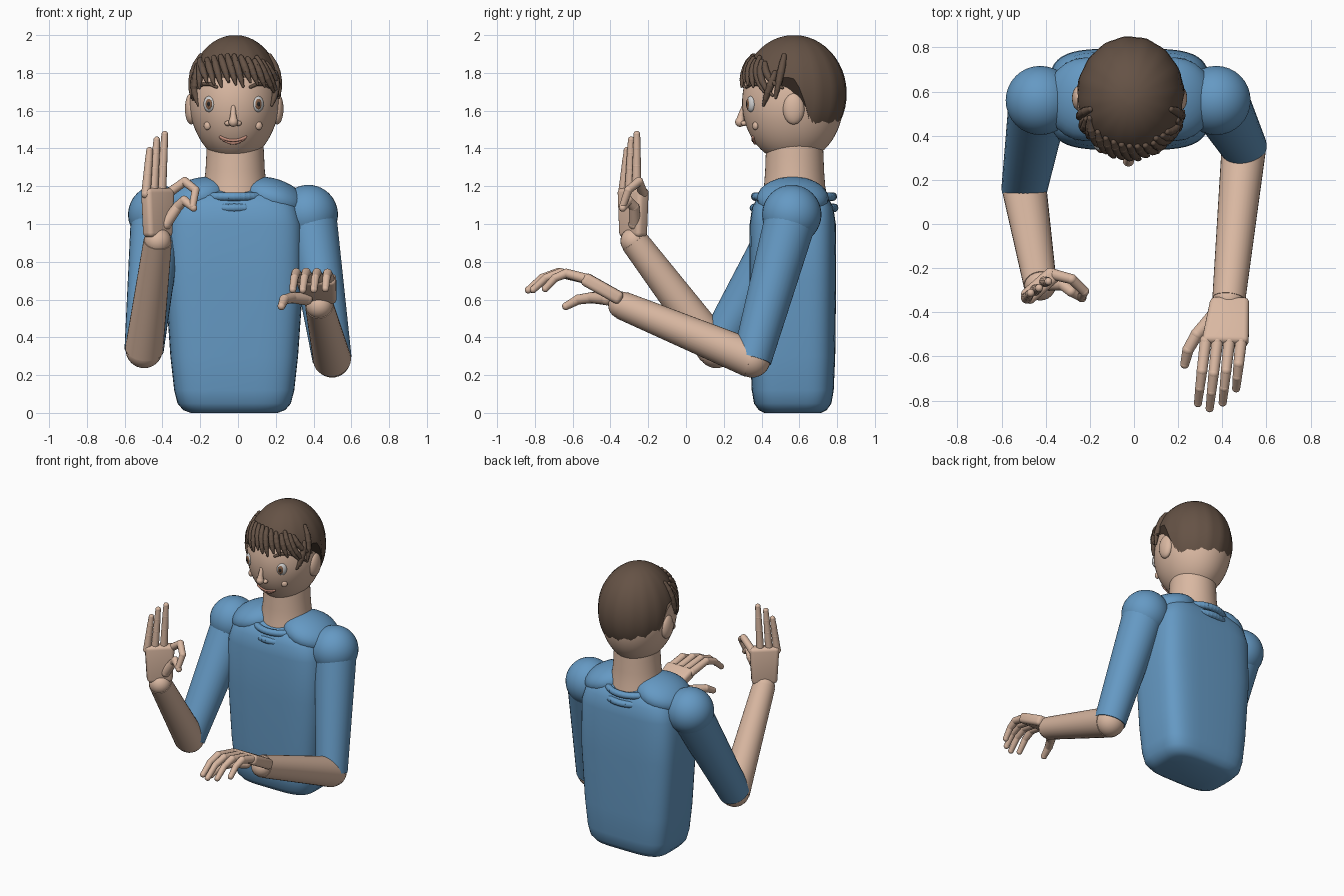
import bpy, bmesh, math
from mathutils import Vector, Matrix

if "Cube" in bpy.data.objects:
    bpy.data.objects.remove(bpy.data.objects["Cube"])


def material(name, rgb):
    m = bpy.data.materials.new(name)
    m.diffuse_color = (*rgb, 1)
    m.use_nodes = True
    m.node_tree.nodes["Principled BSDF"].inputs["Base Color"].default_value = m.diffuse_color
    return m


BLUE = material("shirt_blue", (0.13, 0.32, 0.55))
SKIN = material("skin", (0.70, 0.48, 0.36))
HAIR = material("hair_brown", (0.13, 0.085, 0.06))
WHITE = material("eye_white", (0.75, 0.75, 0.75))
IRIS = material("iris_brown", (0.22, 0.11, 0.06))
DARK = material("pupil_dark", (0.02, 0.02, 0.02))
LIP = material("lip", (0.55, 0.27, 0.20))


def finish(bm, name, mat, angle=40):
    bmesh.ops.recalc_face_normals(bm, faces=bm.faces[:])
    me = bpy.data.meshes.new(name)
    bm.to_mesh(me)
    bm.free()
    ob = bpy.data.objects.new(name, me)
    bpy.context.collection.objects.link(ob)
    me.materials.append(mat)
    bpy.ops.object.select_all(action='DESELECT')
    bpy.context.view_layer.objects.active = ob
    ob.select_set(True)
    bpy.ops.object.shade_smooth_by_angle(angle=math.radians(angle))
    return ob


def add_ball(bm, c, r, rot=None, seg=24):
    r = Vector((r, r, r)) if isinstance(r, (int, float)) else Vector(r)
    m = Matrix.Translation(c) @ (rot or Matrix()) @ Matrix.Diagonal((*r, 1))
    bmesh.ops.create_uvsphere(bm, u_segments=seg, v_segments=seg * 2 // 3, radius=1, matrix=m)


def add_cone(bm, a, b, ra, rb, seg=24):
    a, b = Vector(a), Vector(b)
    rot = (b - a).to_track_quat('Z', 'Y').to_matrix().to_4x4()
    bmesh.ops.create_cone(bm, cap_ends=True, segments=seg, radius1=ra, radius2=rb,
                          depth=(b - a).length, matrix=Matrix.Translation((a + b) / 2) @ rot)


def ball(name, c, r, mat, rot=None, seg=24):
    bm = bmesh.new()
    add_ball(bm, c, r, rot, seg)
    return finish(bm, name, mat)


def limb(name, a, b, ra, rb, mat):
    bm = bmesh.new()
    add_cone(bm, a, b, ra, rb, 32)
    return finish(bm, name, mat)


def chain(name, pts, radii, mat, seg=14):
    """Jointed tube: tapered bones with a ball at every joint."""
    bm = bmesh.new()
    for p, r in zip(pts, radii):
        add_ball(bm, p, r, seg=seg)
    for i in range(len(pts) - 1):
        add_cone(bm, pts[i], pts[i + 1], radii[i] * 0.97, radii[i + 1] * 0.97, seg)
    return finish(bm, name, mat)


def loft(name, rings, mat, angle=40):
    bm = bmesh.new()
    loops = [[bm.verts.new(p) for p in ring] for ring in rings]
    for a, b in zip(loops, loops[1:]):
        for i in range(len(a)):
            j = (i + 1) % len(a)
            bm.faces.new((a[i], a[j], b[j], b[i]))
    bm.faces.new(loops[0])
    bm.faces.new(loops[-1])
    return finish(bm, name, mat, angle)


def oval(cx, cy, z, rx, ry, power=1.0, n=48):
    pts = []
    for i in range(n):
        c, s = math.cos(i * math.tau / n), math.sin(i * math.tau / n)
        pts.append((cx + rx * math.copysign(abs(c) ** power, c),
                    cy + ry * math.copysign(abs(s) ** power, s), z))
    return pts


# torso, neck and collar
sections = [(0, .23, .15), (.015, .27, .18), (.05, .30, .205), (.12, .318, .217), (.3, .338, .225),
            (.7, .366, .23), (1.0, .362, .228), (1.09, .335, .215), (1.15, .28, .18), (1.18, .2, .13)]
loft("torso", [oval(-.02, .565, z, rx, ry, .5) for z, rx, ry in sections], BLUE, 60)
necks = [(1.10, .185, .18), (1.2, .168, .162), (1.28, .157, .156), (1.36, .153, .153), (1.42, .15, .15)]
loft("neck", [oval(-.015, .575, z, rx, ry) for z, rx, ry in necks], SKIN)
for i, (z, rx, ry) in enumerate([(1.145, .19, .205), (1.085, .2, .212)]):
    core = oval(-.02, .572, z, rx, ry)
    chain("collar_ring_%d" % (i + 1), core + core[:1], [.023] * (len(core) + 1), BLUE, 10)

# shoulders
for side, x, bx in (("left", -.22, -.425), ("right", .185, .372)):
    tilt = Matrix.Rotation(math.radians(18 if x > 0 else -18), 4, 'Y')
    ball("shoulder_slope_" + side, (x, .565, 1.135), (.185, .19, .105), BLUE, tilt)
    ball("shoulder_ball_" + side, (bx, .56, 1.05), .157, BLUE, seg=32)

# arms
for side, sh, el, wr in (("left", (-.43, .56, 1.03), (-.497, .16, .335), (-.425, -.275, .91)),
                         ("right", (.385, .555, 1.03), (.498, .35, .285), (.43, -.34, .57))):
    limb("upper_arm_" + side, sh, el, .138, .104, BLUE)
    ball("elbow_" + side, el, .098, SKIN)
    limb("forearm_" + side, el, wr, .101, .075, SKIN)
    ball("wrist_" + side, wr, .072, SKIN)


def palm(name, a, b, side, w0, w1, t):
    """Bevelled tapered slab from the wrist a to the knuckles b."""
    a, b, side = Vector(a), Vector(b), Vector(side).normalized()
    nrm = (b - a).cross(side).normalized()
    bm = bmesh.new()
    bmesh.ops.create_cube(bm, size=1)
    for v in bm.verts:
        k = v.co.z + .5
        v.co = a.lerp(b, k) + side * v.co.x * (w0 + (w1 - w0) * k) + nrm * v.co.y * t
    bmesh.ops.bevel(bm, geom=bm.edges[:], offset=.024, segments=4, profile=.5, affect='EDGES')
    finish(bm, name, SKIN, 50)


# raised hand: three straight fingers, index meets thumb
palm("palm_left", (-.425, -.28, .93), (-.425, -.28, 1.19), (.75, .66, 0), .165, .195, .075)
for name, base, tip in (("little", (-.487, -.335, 1.16), (-.468, -.312, 1.39)),
                        ("ring", (-.448, -.30, 1.17), (-.43, -.29, 1.445)),
                        ("middle", (-.405, -.262, 1.17), (-.388, -.26, 1.475))):
    b, t = Vector(base), Vector(tip)
    chain(name + "_finger_left", [b, b.lerp(t, .45), b.lerp(t, .75), t], [.026, .023, .021, .018], SKIN)
chain("index_finger_left", [(-.365, -.228, 1.165), (-.282, -.25, 1.225), (-.225, -.305, 1.18), (-.24, -.335, 1.095)],
      [.026, .024, .022, .019], SKIN)
chain("thumb_left", [(-.385, -.27, 1.0), (-.32, -.275, 1.09), (-.285, -.305, 1.125), (-.235, -.335, 1.085)],
      [.034, .028, .025, .02], SKIN)

# lowered hand, palm down
palm("palm_right", (.435, -.34, .60), (.412, -.545, .715), (1, -.02, 0), .175, .215, .07)
for name, x, tx, reach in (("index", .325, .29, .97), ("middle", .378, .343, 1.05),
                           ("ring", .432, .402, .96), ("little", .485, .463, .74)):
    path = [(0, .71), (.14, .742), (.22, .715), (.29, .652)]
    pts = [(x + (tx - x) * d / .29, -.53 - d * reach, .71 + (z - .71) * (.6 + .4 * reach)) for d, z in path]
    chain(name + "_finger_right", pts, [.028, .025, .022, .019], SKIN)
chain("thumb_right", [(.36, -.42, .605), (.285, -.50, .61), (.245, -.57, .60), (.23, -.635, .565)],
      [.036, .03, .027, .021], SKIN)

# head: ellipsoid with a slimmer jaw
HC, HR = Vector((-.02, .565, 1.645)), Vector((.238, .268, .322))
head = ball("head", HC, HR, SKIN, seg=48)
for v in head.data.vertices:
    if v.co.z < 1.6:
        v.co.x = HC.x + (v.co.x - HC.x) * (1 - .25 * (1.6 - v.co.z))


def face(x, z, off=0.0, c=HC, r=HR):
    """Point on the front of the head (or hair) at x, z."""
    k = 1 - ((x - c.x) / r.x) ** 2 - ((z - c.z) / r.z) ** 2
    return Vector((x, c.y - r.y * math.sqrt(max(k, .0)) - off, z))


# ears, eyes, brows, cheeks
for s, side in ((-1, "left"), (1, "right")):
    ball("ear_" + side, (HC.x + s * .228, .57, 1.61), (.033, .057, .083), SKIN)
    ex = -.023 + s * .13
    turn = Matrix.Rotation(s * math.radians(30), 4, 'Z')
    ball("eye_" + side, face(ex, 1.635, -.005), (.033, .02, .042), WHITE, turn)
    ball("iris_" + side, face(ex + s * .002, 1.635, .009), (.021, .01, .029), IRIS, turn)
    ball("pupil_" + side, face(ex + s * .002, 1.635, .016), (.010, .006, .014), DARK, turn)
    ball("cheek_" + side, face(-.026 + s * .137, 1.52), (.02, .014, .022), SKIN, turn)
    brow = [(s * .09, 1.725), (s * .125, 1.742), (s * .16, 1.74), (s * .19, 1.722)]
    chain("brow_" + side, [face(-.023 + x, z, .003) for x, z in brow], [.009, .011, .010, .006], HAIR, 10)
    ball("nostril_" + side, face(-.026 + s * .028, 1.533, .008), (.017, .017, .014), SKIN)
# nose and mouth
chain("nose", [face(-.025, 1.62, -.008), face(-.025, 1.575, .012), face(-.025, 1.54, .026)],
      [.012, .017, .026], SKIN)
smile = [(-.026 + .067 * k / 4, 1.442 + .018 * (k / 4) ** 2) for k in range(-4, 5)]
for i, drop in enumerate((0, .014)):
    chain(("upper_lip", "lower_lip")[i], [face(x, z - drop * (1 - ((x + .026) / .067) ** 2), .002) for x, z in smile],
          [.008] * 9, LIP, 10)

# hair cap: a dome whose hem drops from forehead to nape
GC, GR = Vector((-.015, .572, 1.69)), Vector((.246, .278, .31))
rows, cols, rings = 18, 64, []
for i in range(1, rows + 1):
    ring = []
    for j in range(cols):
        az = j * math.tau / cols
        k = min(max((math.sin(az) + .05) / .55, 0), 1)
        hem = 1.775 - .295 * k * k * (3 - 2 * k)
        t = math.acos((hem - GC.z) / GR.z) * i / rows
        lock = 1 + .008 * math.sin(16 * az) * math.sin(t)
        ring.append((GC.x + GR.x * math.sin(t) * math.cos(az) * lock,
                     GC.y + GR.y * math.sin(t) * math.sin(az) * lock, GC.z + GR.z * math.cos(t)))
    rings.append(ring)
loft("hair_cap", rings, HAIR)

# fringe locks sweeping across the forehead
locks = [(-.215, 1.84, -.238, 1.66), (-.20, 1.87, -.205, 1.72)]
locks += [(-.20 + .036 * i, 1.86 + .03 * math.sin(i * .38), -.165 + .0385 * i, 1.752 - .012 * (i % 3)) for i in range(9)]
locks += [(.10, 1.88, .19, 1.70), (.13, 1.86, .212, 1.68), (.15, 1.85, .225, 1.72)]
for n, (x0, z0, x1, z1) in enumerate(locks):
    pts = [face(x0 + (x1 - x0) * k / 5, z0 + (z1 - z0) * k / 5, .006, GC, GR) for k in range(6)]
    chain("fringe_lock_%d" % (n + 1), pts, [.014, .019, .02, .018, .014, .007], HAIR, 10)

# side locks in front of each ear
for s, side in ((-1, "left"), (1, "right")):
    for n, (y0, z0, y1, z1) in enumerate([(.52, 1.89, .475, 1.67), (.47, 1.80, .41, 1.63)]):
        pts = []
        for k in range(6):
            y, z = y0 + (y1 - y0) * k / 5, z0 + (z1 - z0) * k / 5
            q = 1 - ((y - GC.y) / GR.y) ** 2 - ((z - GC.z) / GR.z) ** 2
            pts.append((GC.x + s * GR.x * math.sqrt(max(q, 0)), y, z))
        chain("side_lock_%s_%d" % (side, n + 1), pts, [.014, .02, .021, .019, .015, .008], HAIR, 10)
